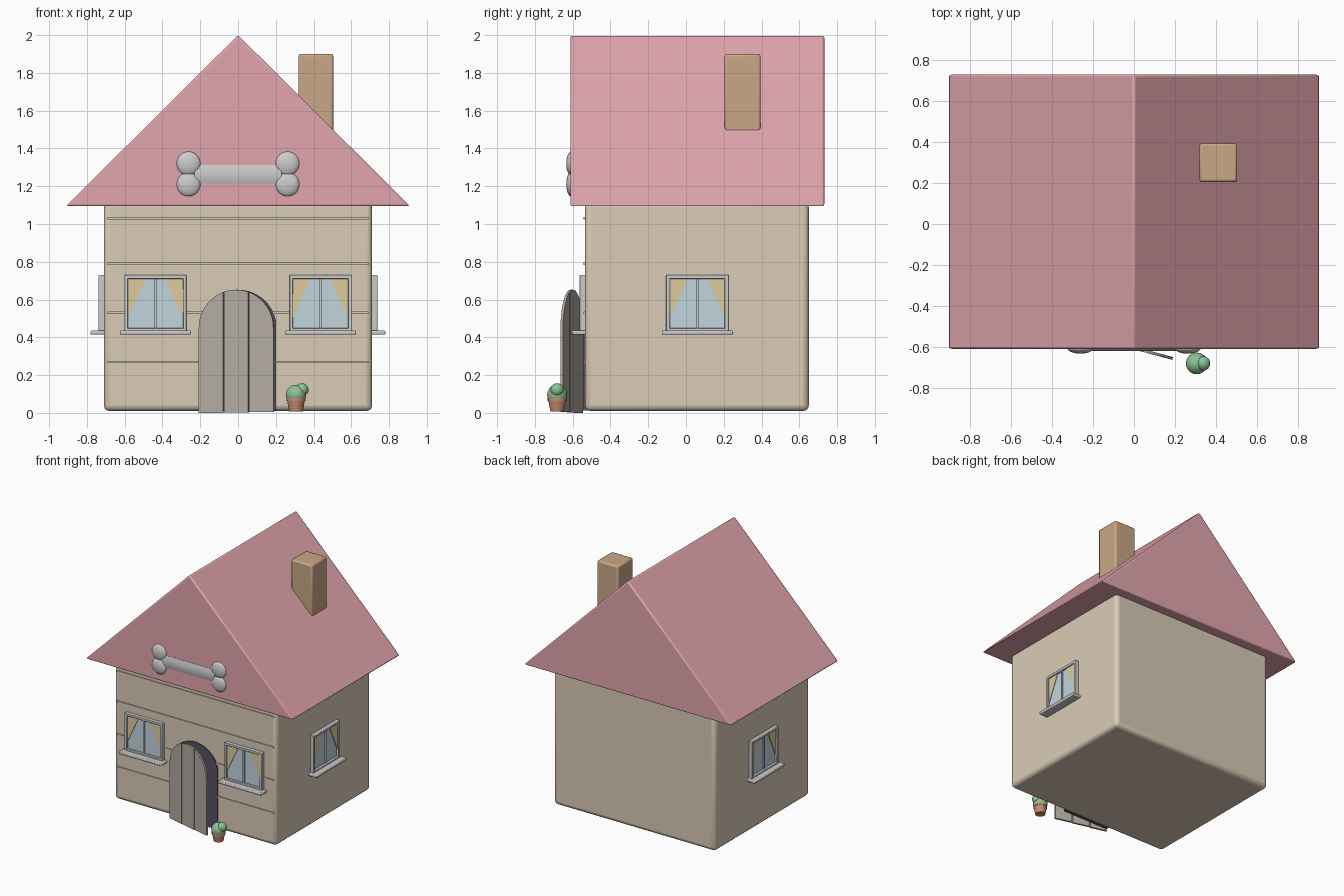
import bpy, bmesh, math
from mathutils import Matrix, Vector

if "Cube" in bpy.data.objects:
    bpy.data.objects.remove(bpy.data.objects["Cube"])


def mat(name, *rgb):
    m = bpy.data.materials.new(name)
    m.diffuse_color = (*rgb, 1)
    m.use_nodes = True
    m.node_tree.nodes["Principled BSDF"].inputs["Base Color"].default_value = m.diffuse_color
    return m


WALL = mat("cream", .70, .60, .47)
ROOF = mat("pink", .76, .38, .42)
BRICK = mat("tan", .58, .39, .24)
WOOD = mat("grey_wood", .45, .41, .36)
DARK = mat("dark_purple", .10, .08, .13)
GLASS = mat("pale_blue", .54, .66, .72)
CURTAIN = mat("yellow", .73, .60, .33)
CLAY = mat("clay", .55, .26, .17)
LEAF = mat("green", .26, .54, .30)


def finish(name, bm, material=None, bevel=0, segments=2, matrix=None):
    """Turn a bmesh into a named object with optional bevel and placement."""
    bmesh.ops.recalc_face_normals(bm, faces=bm.faces)
    if matrix:
        bm.transform(matrix)
    me = bpy.data.meshes.new(name)
    bm.to_mesh(me)
    bm.free()
    ob = bpy.data.objects.new(name, me)
    bpy.context.collection.objects.link(ob)
    if material:
        me.materials.append(material)
    if bevel:
        b = ob.modifiers.new("bevel", 'BEVEL')
        b.width, b.segments = bevel, segments
    bpy.ops.object.select_all(action='DESELECT')
    bpy.context.view_layer.objects.active = ob
    ob.select_set(True)
    bpy.ops.object.shade_smooth_by_angle(angle=math.radians(35))
    return ob


def box(name, lo, hi, material=None, **kw):
    lo, hi = Vector(lo), Vector(hi)
    bm = bmesh.new()
    bmesh.ops.create_cube(bm, size=1, matrix=Matrix.Translation((lo + hi) / 2)
                          @ Matrix.Diagonal((*(hi - lo), 1)))
    return finish(name, bm, material, **kw)


def prism(name, profile, y0, y1, material=None, **kw):
    """Extrude an x-z outline along y."""
    bm = bmesh.new()
    f = bm.faces.new([bm.verts.new((x, y0, z)) for x, z in profile])
    ext = bmesh.ops.extrude_face_region(bm, geom=[f])["geom"]
    bmesh.ops.translate(bm, vec=(0, y1 - y0, 0),
                        verts=[v for v in ext if isinstance(v, bmesh.types.BMVert)])
    return finish(name, bm, material, **kw)


def ball(name, centre, radius, material=None, depth=None):
    bm = bmesh.new()
    bmesh.ops.create_uvsphere(bm, u_segments=24, v_segments=14, radius=radius)
    m = Matrix.Translation(centre) @ Matrix.Diagonal((1, (depth or radius) / radius, 1, 1))
    return finish(name, bm, material, matrix=m)


# House body, roof and chimney
box("walls", (-.71, -.535, .01), (.71, .65, 1.12), WALL, bevel=.03, segments=3)
prism("roof", [(-.91, 1.095), (.91, 1.095), (0, 2.0)], -.612, .732, ROOF, bevel=.01)
box("chimney", (.32, .205, 1.4), (.505, .395, 1.9), BRICK, bevel=.012)

# Horizontal siding strips on the front
for z in (.27, .53, .79, 1.03):
    box("siding_strip", (-.69, -.543, z - .006), (.69, -.53, z + .006), WALL)

# Bone sign on the gable
bm = bmesh.new()
bmesh.ops.create_cone(bm, cap_ends=True, segments=8, radius1=.052, radius2=.052, depth=.46)
finish("bone_bar", bm, matrix=Matrix.Translation((0, -.608, 1.263)) @ Matrix.Diagonal((1, .3, 1, 1))
       @ Matrix.Rotation(math.pi / 2, 4, 'Y') @ Matrix.Rotation(math.pi / 8, 4, 'Z'))
for x in (-.262, .262):
    for z in (1.21, 1.32):
        ball("bone_knob", (x, -.608, z), .064, depth=.026)


# Windows, built facing -y and turned onto each wall
def window(place):
    w, z0, z1, t = .165, .43, .73, .02
    kw = dict(matrix=place)
    box("window_glass", (-w + .005, -.012, z0), (w - .005, .005, z1 - .005), GLASS, **kw)
    for s in (-1, 1):
        box("window_frame_side", (min(s * w, s * (w - t)), -.028, z0),
            (max(s * w, s * (w - t)), .005, z1), bevel=.004, **kw)
        prism("window_curtain", [(s * .148, .712), (s * .05, .712), (s * .148, .5)],
              -.017, -.01, CURTAIN, **kw)
    box("window_frame_top", (-w, -.028, z1 - t), (w, .005, z1), bevel=.004, **kw)
    box("window_frame_bottom", (-w, -.028, z0), (w, .005, z0 + t), bevel=.004, **kw)
    box("window_mullion", (-.006, -.022, z0 + t), (.006, 0, z1 - t), **kw)
    box("window_sill", (-.188, -.07, .414), (.188, .005, .436), bevel=.006, **kw)


for s in (-1, 1):
    window(Matrix.Translation((s * .437, -.535, 0)))
    window(Matrix.Translation((s * .71, .06, 0)) @ Matrix.Rotation(s * math.pi / 2, 4, 'Z'))


# Arched doorway and a door of three planks standing ajar
R, SPRING = .205, .447


def arch(x0, x1, bottom, n=16):
    xs = [-R * math.cos(math.pi * i / (2 * n)) for i in range(2 * n + 1)]
    xs = [x1] + [x for x in reversed(xs) if x0 + .001 < x < x1 - .001] + [x0]
    top = [(x, SPRING + math.sqrt(max(R * R - x * x, 0))) for x in xs]
    return [(x0, bottom), (x1, bottom)] + top


prism("doorway", arch(-.2, .2, .012), -.545, -.5, DARK)
hinge = (Matrix.Translation((-R, -.545, 0)) @ Matrix.Rotation(math.radians(-15), 4, 'Z')
         @ Matrix.Translation((R, 0, 0)))
for x0, x1, b in ((-R, -.072, 0), (-.067, .067, .003), (.072, R, .006)):
    prism("door_plank", arch(x0, x1, b), -.014, 0, WOOD, matrix=hinge)

# Potted plant beside the door
bm = bmesh.new()
bmesh.ops.create_cone(bm, cap_ends=True, segments=24, radius1=.036, radius2=.047, depth=.058)
finish("plant_pot", bm, CLAY, matrix=Matrix.Translation((.307, -.682, .037)))
bm = bmesh.new()
bmesh.ops.create_cone(bm, cap_ends=True, segments=24, radius1=.05, radius2=.05, depth=.016)
finish("plant_pot_rim", bm, CLAY, matrix=Matrix.Translation((.307, -.682, .07)))
ball("plant_bush", (.307, -.682, .096), .053, LEAF)
ball("plant_bush_small", (.338, -.682, .122), .035, LEAF)
